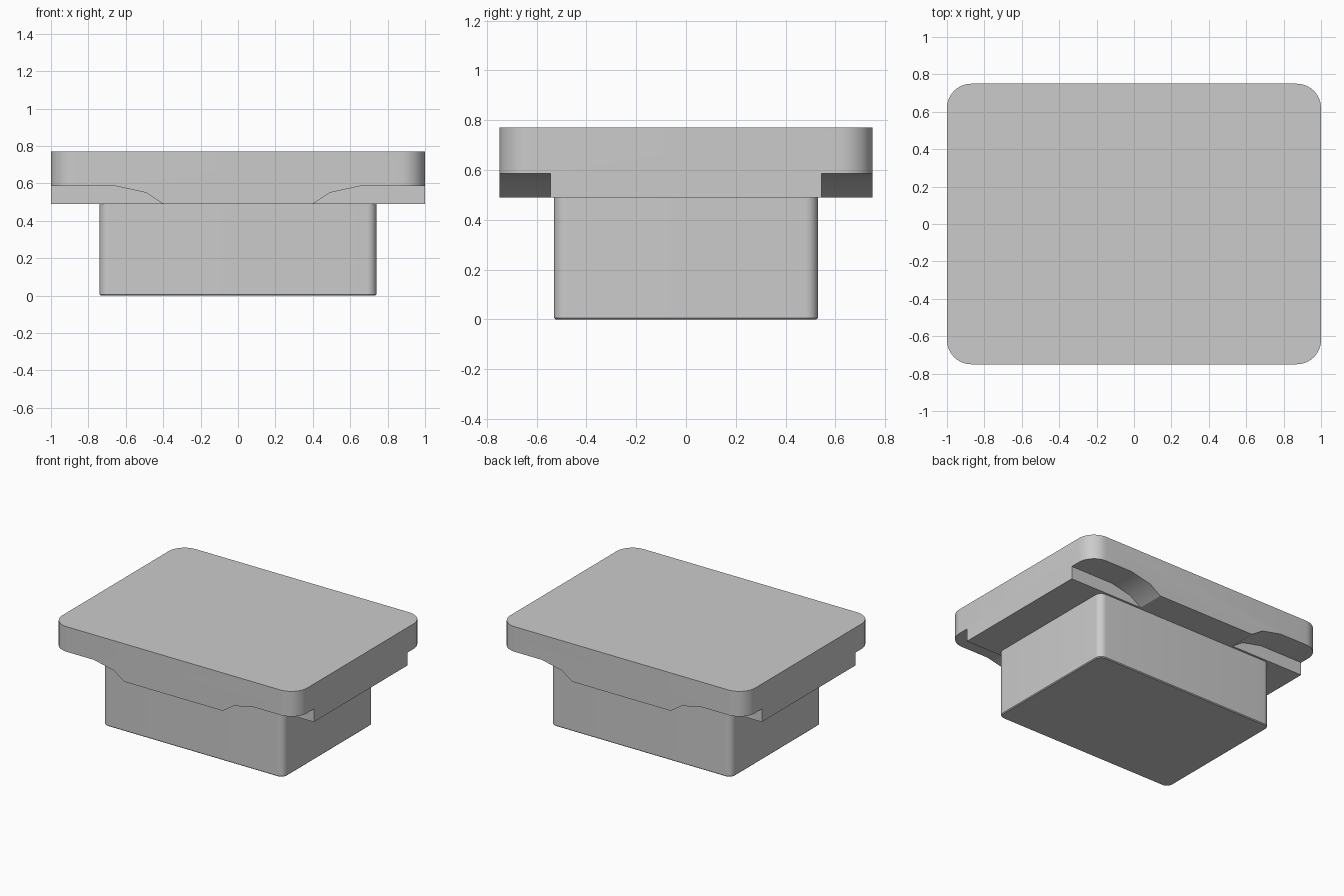
import bpy, bmesh, math
from mathutils import Vector

default = bpy.data.objects.get("Cube")
if default:
    bpy.data.objects.remove(default, do_unlink=True)

# Single flat grey
grey = bpy.data.materials.new("light grey")
grey.use_nodes = True
colour = (0.6, 0.6, 0.6, 1)
grey.diffuse_color = colour
grey.node_tree.nodes["Principled BSDF"].inputs["Base Color"].default_value = colour


def rounded_rect(hx, hy, r, z, steps=10):
    """Outline of a rounded rectangle lying at height z."""
    points = []
    for quarter, (sx, sy) in enumerate([(1, 1), (-1, 1), (-1, -1), (1, -1)]):
        for i in range(steps + 1):
            a = math.pi / 2 * (quarter + i / steps)
            points.append((sx * (hx - r) + r * math.cos(a),
                           sy * (hy - r) + r * math.sin(a), z))
    return points


def add_prism(bm, outline, direction):
    """Extrude a closed outline; return the starting face."""
    face = bm.faces.new([bm.verts.new(p) for p in outline])
    extruded = bmesh.ops.extrude_face_region(bm, geom=[face], use_keep_orig=True)
    moved = [v for v in extruded["geom"] if isinstance(v, bmesh.types.BMVert)]
    bmesh.ops.translate(bm, verts=moved, vec=Vector(direction))
    return face


def finish(bm, name):
    bmesh.ops.recalc_face_normals(bm, faces=bm.faces)
    mesh = bpy.data.meshes.new(name)
    bm.to_mesh(mesh)
    bm.free()
    mesh.materials.append(grey)
    obj = bpy.data.objects.new(name, mesh)
    bpy.context.collection.objects.link(obj)
    return obj


def make_active(obj):
    bpy.ops.object.select_all(action="DESELECT")
    obj.select_set(True)
    bpy.context.view_layer.objects.active = obj


# Lower body: rounded block with a fine chamfer round its underside
bm = bmesh.new()
underside = add_prism(bm, rounded_rect(0.74, 0.53, 0.05, 0), (0, 0, 0.49))
bmesh.ops.bevel(bm, geom=list(underside.edges), offset=0.006, segments=1,
                affect="EDGES")
body = finish(bm, "body")

# Wide lid
bm = bmesh.new()
add_prism(bm, rounded_rect(1, 0.75, 0.13, 0.49), (0, 0, 0.28))
lid = finish(bm, "lid")

# Finger notches under the four lid corners, rising outwards
notch = [(0.40, 0.49), (0.49, 0.55), (0.65, 0.585), (1.1, 0.585),
         (1.1, 0.4), (0.40, 0.4)]
bm = bmesh.new()
for sx in (1, -1):
    for sy in (1, -1):
        add_prism(bm, [(sx * x, sy * 0.545, z) for x, z in notch],
                  (0, sy * 0.4, 0))
cutter = finish(bm, "notch_cutter")
cutter.hide_render = True

cut = lid.modifiers.new("notches", "BOOLEAN")
cut.operation = "DIFFERENCE"
cut.solver = "EXACT"
cut.object = cutter
make_active(lid)
bpy.ops.object.modifier_apply(modifier=cut.name)
bpy.data.objects.remove(cutter, do_unlink=True)

# Smooth rounded corners, crisp edges elsewhere
for part in (body, lid):
    make_active(part)
    bpy.ops.object.shade_smooth_by_angle(angle=math.radians(25))
